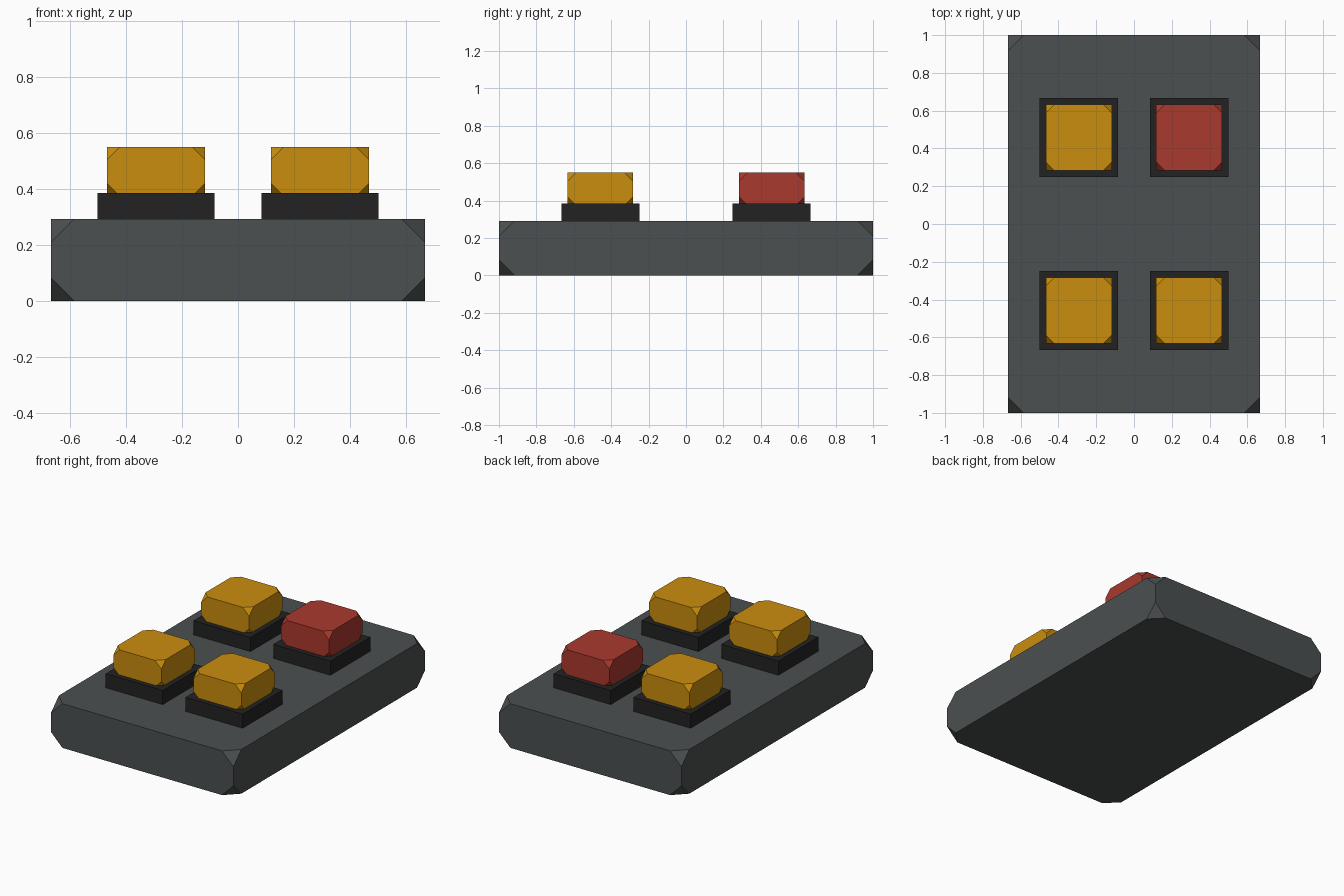
import bpy
import bmesh
from mathutils import Matrix, Vector

cube = bpy.data.objects.get("Cube")
if cube:
    bpy.data.objects.remove(cube, do_unlink=True)


def material(name, rgb):
    mat = bpy.data.materials.new(name)
    mat.use_nodes = True
    color = (*rgb, 1)
    mat.diffuse_color = color
    mat.node_tree.nodes["Principled BSDF"].inputs["Base Color"].default_value = color
    return mat


def block(name, center, size, mat, corner=0):
    """Box on the given centre, optionally with its eight corners cut off."""
    bm = bmesh.new()
    bmesh.ops.create_cube(bm, size=1, matrix=Matrix.Diagonal((*size, 1)))
    if corner:
        bmesh.ops.bevel(bm, geom=bm.verts[:], offset=corner, offset_type='OFFSET',
                        segments=1, profile=0.5, affect='VERTICES')
    bmesh.ops.recalc_face_normals(bm, faces=bm.faces[:])
    mesh = bpy.data.meshes.new(name)
    bm.to_mesh(mesh)
    bm.free()
    mesh.materials.append(mat)
    obj = bpy.data.objects.new(name, mesh)
    obj.location = Vector(center)
    bpy.context.collection.objects.link(obj)
    return obj


slate = material("slate grey", (0.07, 0.08, 0.082))
black = material("black", (0.016, 0.016, 0.016))
amber = material("amber", (0.59, 0.27, 0.004))
red = material("red", (0.40, 0.041, 0.027))

# Panel body
block("panel_body", (0, 0, 0.146), (1.333, 2, 0.292), slate, 0.083)

# Four buttons in square sockets, the back left one red
for row, y in (("front", -0.458), ("back", 0.458)):
    for side, x in (("right", -0.292), ("left", 0.292)):
        cap = red if (row, side) == ("back", "left") else amber
        block(f"{row}_{side}_socket", (x, y, 0.333), (0.417, 0.417, 0.104), black)
        block(f"{row}_{side}_button", (x, y, 0.4625), (0.35, 0.35, 0.175), cap, 0.046)
